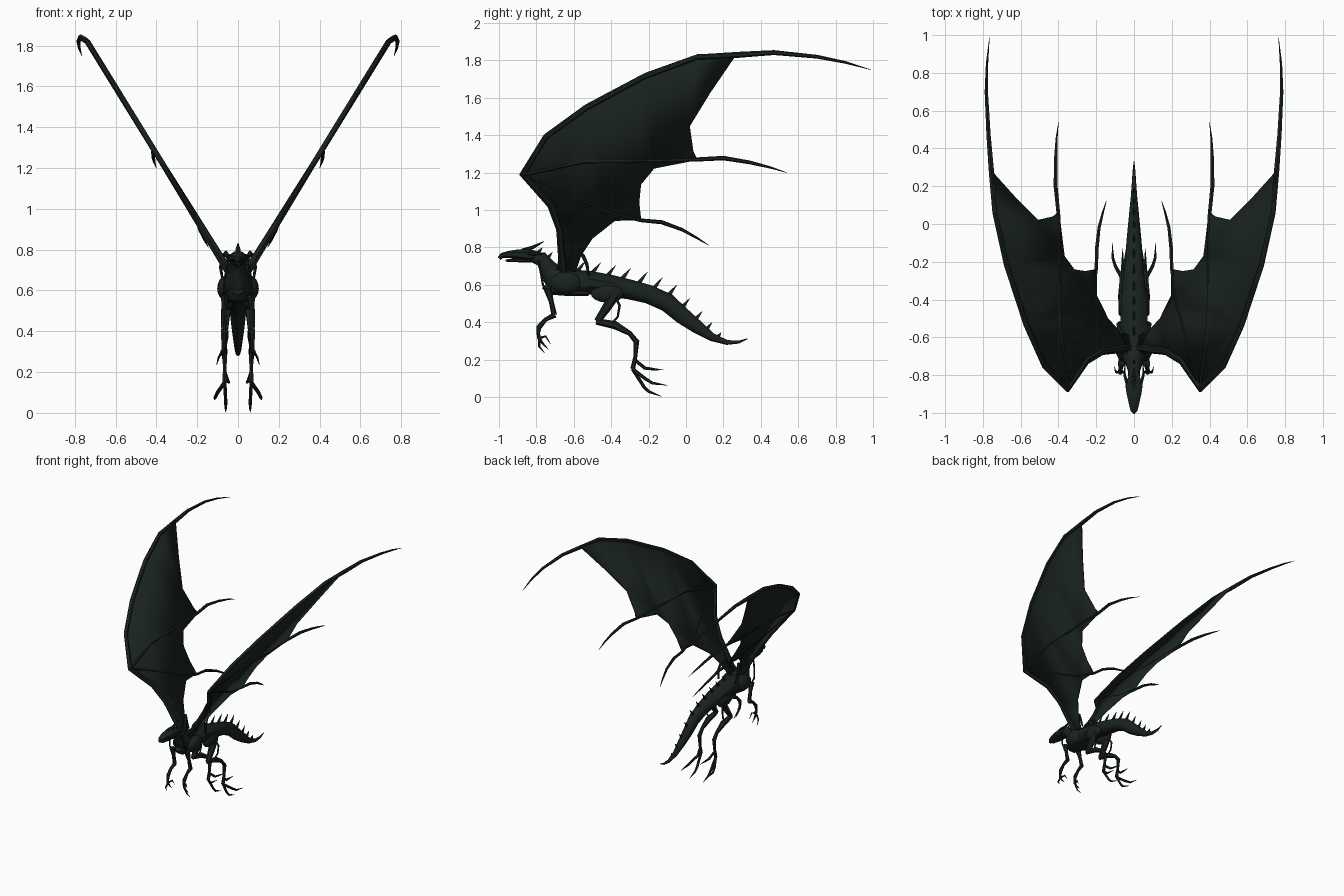
import bpy, bmesh, math
from mathutils import Vector

mat = bpy.data.materials.new("dark_hide")
mat.diffuse_color = (0.010, 0.017, 0.015, 1)


def finish(name, bm, mirror=False, thick=0):
    bmesh.ops.recalc_face_normals(bm, faces=bm.faces[:])
    me = bpy.data.meshes.new(name)
    bm.to_mesh(me)
    bm.free()
    me.materials.append(mat)
    ob = bpy.data.objects.new(name, me)
    bpy.context.collection.objects.link(ob)
    if thick:
        mod = ob.modifiers.new("thickness", 'SOLIDIFY')
        mod.thickness, mod.offset = thick, 0
    if mirror:
        ob.modifiers.new("mirror", 'MIRROR').use_mirror_merge = False
    return ob


def loft(bm, pts, sides=8):
    """Tube through (x, y, z, radius across x, radius up) points."""
    pos = [Vector(p[:3]) for p in pts]
    rings = []
    for i, p in enumerate(pts):
        t = (pos[min(i + 1, len(pos) - 1)] - pos[max(i - 1, 0)]).normalized()
        u = Vector((1, 0, 0))
        u = (u - t * u.dot(t)).normalized()
        v = t.cross(u)
        ring = []
        for k in range(sides):
            a = 2 * math.pi * (k + 0.5) / sides
            ring.append(bm.verts.new(pos[i] + u * p[3] * math.cos(a) + v * p[-1] * math.sin(a)))
        rings.append(ring)
    for a, b in zip(rings, rings[1:]):
        for k in range(sides):
            n = (k + 1) % sides
            bm.faces.new((a[k], a[n], b[n], b[k]))
    bm.faces.new(rings[0])
    bm.faces.new(rings[-1])


def tubes(name, paths, mirror=True, sides=6):
    bm = bmesh.new()
    for p in paths:
        loft(bm, p, sides)
    return finish(name, bm, mirror)


def ellipsoid(name, centre, radii):
    bm = bmesh.new()
    bmesh.ops.create_uvsphere(bm, u_segments=12, v_segments=8, radius=1)
    for v in bm.verts:
        v.co = Vector([c + r * k for c, r, k in zip(centre, radii, v.co)])
    finish(name, bm, True)


# Neck, trunk and tail
body = [(-.83, .757, .03, .03), (-.77, .735, .034, .038), (-.735, .685, .045, .05),
        (-.70, .63, .07, .07), (-.62, .612, .085, .072), (-.50, .61, .075, .062),
        (-.40, .595, .07, .058), (-.30, .575, .06, .053), (-.20, .55, .05, .05),
        (-.10, .505, .042, .05), (-.02, .435, .034, .045), (.06, .375, .026, .036),
        (.14, .32, .018, .022), (.22, .292, .012, .013), (.28, .294, .008, .008),
        (.33, .312, .002, .002)]
tubes("body_and_tail", [[(0, *p) for p in body]], False, 10)

# Breast plate under the chest
tubes("breast_plate", [[(0, -.75, .60, .03, .03), (0, -.73, .575, .06, .03),
                        (0, -.62, .56, .075, .022), (0, -.52, .56, .05, .02)]], False, 8)

# Skull with snout, lower jaw, crest and side horns
tubes("head", [[(0, -.80, .757, .03, .028), (0, -.85, .757, .05, .036), (0, -.90, .762, .042, .03),
                (0, -.95, .763, .03, .02), (0, -.985, .757, .02, .015), (0, -.998, .74, .006, .012)]], False, 8)
tubes("lower_jaw", [[(0, -.83, .735, .038, .015), (0, -.90, .732, .03, .011),
                     (0, -.965, .73, .012, .006)]], False, 6)
tubes("head_crest", [[(0, -.88, .783, .016, .01), (0, -.82, .80, .013, .01), (0, -.76, .832, .002, .002)]], False)
tubes("side_horns", [[(.035, -.85, .77, .01, .01), (.05, -.80, .765, .008, .008), (.048, -.75, .77, .002, .002)]])

# Spines along the back
spines = []
for y, z, h in [(-.79, .77, .03), (-.74, .74, .035), (-.58, .67, .06), (-.50, .66, .06), (-.42, .645, .06),
                (-.34, .63, .06), (-.25, .61, .06), (-.17, .58, .06), (-.09, .545, .055),
                (-.02, .475, .055), (.05, .41, .05), (.11, .36, .04), (.17, .32, .025)]:
    spines.append([(0, y - .01, z - .01, .009, .02), (0, y + .3 * h, z + .45 * h, .006, .011),
                   (0, y + .75 * h, z + h, .001, .001)])
tubes("back_spines", spines, False, 4)

# Shoulder and hip muscles
ellipsoid("shoulder", (.06, -.64, .61), (.042, .085, .06))
ellipsoid("haunch", (.05, -.42, .555), (.032, .09, .05))


def wx(z):
    """Sideways position of the slanted wing plane at height z."""
    return .48 + (z - 1.40) * .616


# Wing membrane
outline = [(.28, 1.84), (.06, 1.83), (-.22, 1.73), (-.54, 1.56), (-.76, 1.40), (-.89, 1.19),
           (-.74, 1.02), (-.695, .90), (-.68, .78), (-.69, .67), (-.59, .67), (-.56, .76),
           (-.50, .85), (-.38, .945), (-.24, .95), (-.25, 1.04), (-.24, 1.14), (-.17, 1.225),
           (.06, 1.27), (.04, 1.31), (.02, 1.45), (.13, 1.63), (.26, 1.82)]
bm = bmesh.new()
face = bm.faces.new([bm.verts.new((wx(z), y, z)) for y, z in outline])
bmesh.ops.triangulate(bm, faces=[face])
finish("wing_membrane", bm, True, .012)


def on_wing(points, r0, r1):
    n = len(points) - 1
    return [(wx(z), y, z, r0 + (r1 - r0) * i / n) for i, (y, z) in enumerate(points)]


# Wing arm and fingers, each finger running on into a free curved claw
tubes("wing_arm", [on_wing([(-.65, .64), (-.665, .78), (-.675, .90), (-.72, 1.03), (-.87, 1.19)], .024, .014)])
tubes("wing_fingers", [
    on_wing([(-.87, 1.19), (-.75, 1.39), (-.535, 1.545), (-.22, 1.715), (.06, 1.818)], .014, .014)
    + [(.755, .28, 1.83, .016), (.77, .47, 1.842, .013), (.782, .70, 1.82, .010), (.778, .85, 1.79, .007),
       (.765, .99, 1.75, .001)],
    on_wing([(-.87, 1.19), (-.55, 1.26), (-.2, 1.265), (.05, 1.27)], .011, .011)
    + [(.415, .20, 1.278, .012), (.415, .34, 1.255, .010), (.41, .45, 1.228, .006), (.40, .54, 1.20, .001)],
    on_wing([(-.87, 1.19), (-.65, 1.10), (-.42, .99), (-.24, .945)], .010, .010)
    + [(.197, -.13, .935, .011), (.185, -.02, .895, .009), (.165, .06, .85, .006), (.145, .125, .81, .001)]])

# Bony loops joining the wing root to the back, and sinews at neck and thigh
tubes("wing_root_loops", [
    [(.03, -.64, .67, .012), (.038, -.62, .74, .012), (.06, -.58, .785, .011), (.08, -.55, .755, .01),
     (.085, -.53, .71, .009), (.075, -.52, .65, .006)],
    [(.05, -.79, .73, .006), (.065, -.775, .66, .006), (.07, -.765, .60, .006), (.06, -.74, .56, .006)],
    [(.06, -.38, .54, .008), (.075, -.355, .49, .007), (.075, -.365, .43, .006), (.065, -.40, .39, .005)]])

# Front legs with three fingers
hand = (.072, -.785, .315)
front = [[(.065, -.74, .58, .022), (.068, -.72, .51, .013), (.07, -.705, .44, .015)],
         [(.07, -.70, .44, .015), (.072, -.75, .415, .011), (.072, -.785, .375, .014)],
         [(.072, -.785, .38, .014), (.072, -.79, .34, .009), (*hand, .011)]]
for mid, tip in [((.06, -.75, .325), (.055, -.725, .285)), ((.075, -.765, .285), (.075, -.735, .255)),
                 ((.095, -.785, .27), (.105, -.755, .235))]:
    front.append([(*hand, .008), (*mid, .006), (*tip, .001)])
tubes("front_leg", front)

# Hind legs with three toes
foot = (.065, -.285, .15)
hind = [[(.055, -.38, .55, .03), (.062, -.43, .47, .024), (.065, -.475, .405, .018)],
        [(.065, -.48, .405, .017), (.065, -.38, .385, .022), (.065, -.30, .34, .013), (.065, -.26, .29, .015)],
        [(.065, -.265, .30, .015), (.065, -.27, .22, .010), (*foot, .013)],
        [(.065, -.275, .20, .009), (.05, -.22, .155, .009), (.045, -.18, .15, .007), (.04, -.12, .145, .001)]]
for mid, bend, tip in [((.10, -.22, .10), (.112, -.18, .075), (.115, -.10, .063)),
                       ((.06, -.225, .055), (.06, -.20, .03), (.06, -.13, .003))]:
    hind.append([(*foot, .010), (*mid, .009), (*bend, .008), (*tip, .001)])
tubes("hind_leg", hind)

# Smooth rounded parts, keep hard edges
bpy.ops.object.select_all(action='SELECT')
bpy.context.view_layer.objects.active = bpy.context.scene.objects[0]
bpy.ops.object.shade_smooth_by_angle(angle=math.radians(40))
